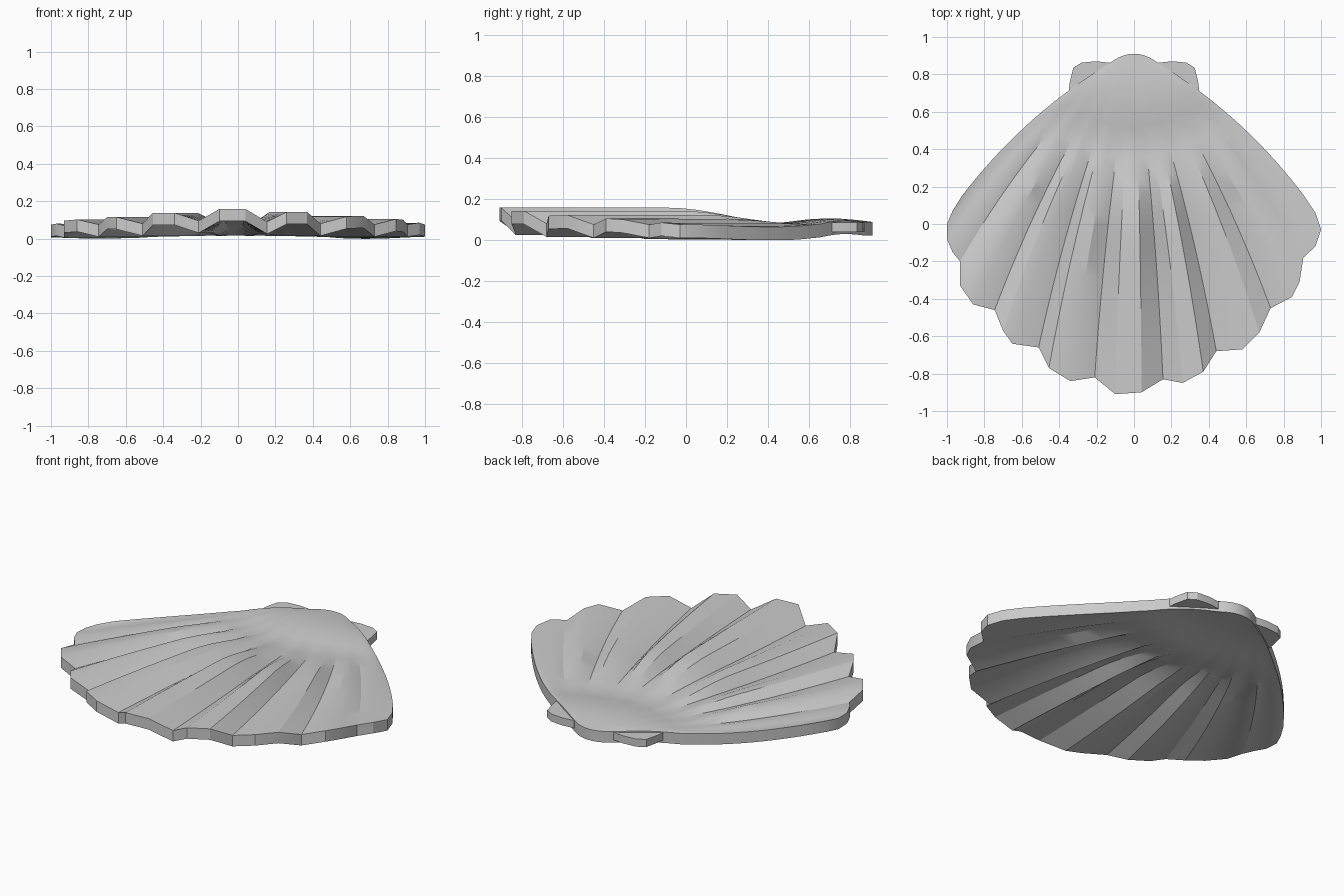
import bpy, bmesh, math
from mathutils import Vector

if "Cube" in bpy.data.objects:
    bpy.data.objects.remove(bpy.data.objects["Cube"])

# Rim of the shell, left to right: x, y, top height
RIM = [(-.92, .15, .075), (-.97, .07, .075), (-1, 0, .072), (-1, -.08, .075), (-.97, -.15, .08), (-.93, -.20, .07),
       (-.93, -.33, .096), (-.86, -.43, .102), (-.745, -.46, .075),
       (-.70, -.57, .115), (-.65, -.64, .115), (-.51, -.66, .08),
       (-.455, -.77, .138), (-.34, -.84, .138), (-.21, -.82, .095),
       (-.10, -.91, .158), (.04, -.90, .158), (.155, -.83, .09),
       (.26, -.85, .142), (.37, -.79, .142), (.44, -.68, .08),
       (.58, -.67, .118), (.67, -.58, .122), (.73, -.45, .075),
       (.845, -.39, .105), (.885, -.31, .10), (.905, -.18, .075),
       (.97, -.12, .085), (1, -.03, .075), (.97, .06, .075), (.91, .15, .072)]
THICK = .065
UMBO_ROWS, FAN_ROWS = 6, 14


def smooth(a, b, v):
    t = min(max((v - a) / (b - a), 0), 1)
    return t * t * (3 - 2 * t)


def column(x, y, z):
    """Points of one rib line, running from the hinge to the rim."""
    f = max(-1, min(1, math.atan2(x, .91 - y) / math.radians(50)))
    p0, p2 = Vector((.13 * f, .91 - .05 * f * f)), Vector((x, y))
    d = (p2 - p0).normalized()
    side = Vector((-d.y, d.x)) * (1 if f > 0 else -1)
    p1 = (p0 + p2) / 2 + side * .1 * abs(f) ** .5
    edge = .26 + .08 * f * f
    rows = [edge * i / UMBO_ROWS for i in range(UMBO_ROWS)]
    rows += [edge + (1 - edge) * i / FAN_ROWS for i in range(FAN_ROWS + 1)]
    pts = []
    for s in rows:
        p = p0 * (1 - s) ** 2 + p1 * 2 * s * (1 - s) + p2 * s * s
        if s < edge:
            k = s / edge
            h = .088 - .01 * k + .022 * math.sin(math.pi * k) * (1 - .5 * f * f)
        else:
            w = smooth(edge - .04, .55, s)
            h = .078 * (1 - w) + z * w
            h -= .008 * abs(f) ** 4 * math.sin(math.pi * (s - edge) / (1 - edge))
        pts.append((p.x, p.y, h))
    return pts


def finish(name, bm):
    bmesh.ops.recalc_face_normals(bm, faces=bm.faces)
    me = bpy.data.meshes.new(name)
    bm.to_mesh(me)
    bm.free()
    ob = bpy.data.objects.new(name, me)
    bpy.context.collection.objects.link(ob)
    bpy.ops.object.select_all(action='DESELECT')
    ob.select_set(True)
    bpy.context.view_layer.objects.active = ob
    bpy.ops.object.shade_smooth_by_angle(angle=math.radians(25))
    return ob


# Ribbed fan with its hinge dome, as a closed shell of even thickness
bm = bmesh.new()
cols = [column(*r) for r in RIM]
top = [[bm.verts.new(p) for p in c] for c in cols]
bot = [[bm.verts.new((p[0], p[1], p[2] - THICK)) for p in c] for c in cols]
n, m = len(cols), len(cols[0])
for i in range(n - 1):
    for j in range(m - 1):
        for g in (top, bot):
            bm.faces.new((g[i][j], g[i + 1][j], g[i + 1][j + 1], g[i][j + 1]))
    for j in (0, m - 1):
        bm.faces.new((top[i][j], top[i + 1][j], bot[i + 1][j], bot[i][j]))
for i in (0, n - 1):
    for j in range(m - 1):
        bm.faces.new((top[i][j], top[i][j + 1], bot[i][j + 1], bot[i][j]))
finish("scallop_fan", bm)

# Small flat ears on both sides of the hinge
EAR = [(.10, .83), (.13, .862), (.20, .87), (.28, .863), (.325, .835), (.343, .76), (.352, .69), (.31, .68)]
for name, s in (("right_ear", 1), ("left_ear", -1)):
    bm = bmesh.new()
    face = bm.faces.new([bm.verts.new((s * x, y, .04)) for x, y in EAR])
    ext = bmesh.ops.extrude_face_region(bm, geom=[face])
    bmesh.ops.translate(bm, vec=(0, 0, .045), verts=[v for v in ext["geom"] if isinstance(v, bmesh.types.BMVert)])
    finish(name, bm)
